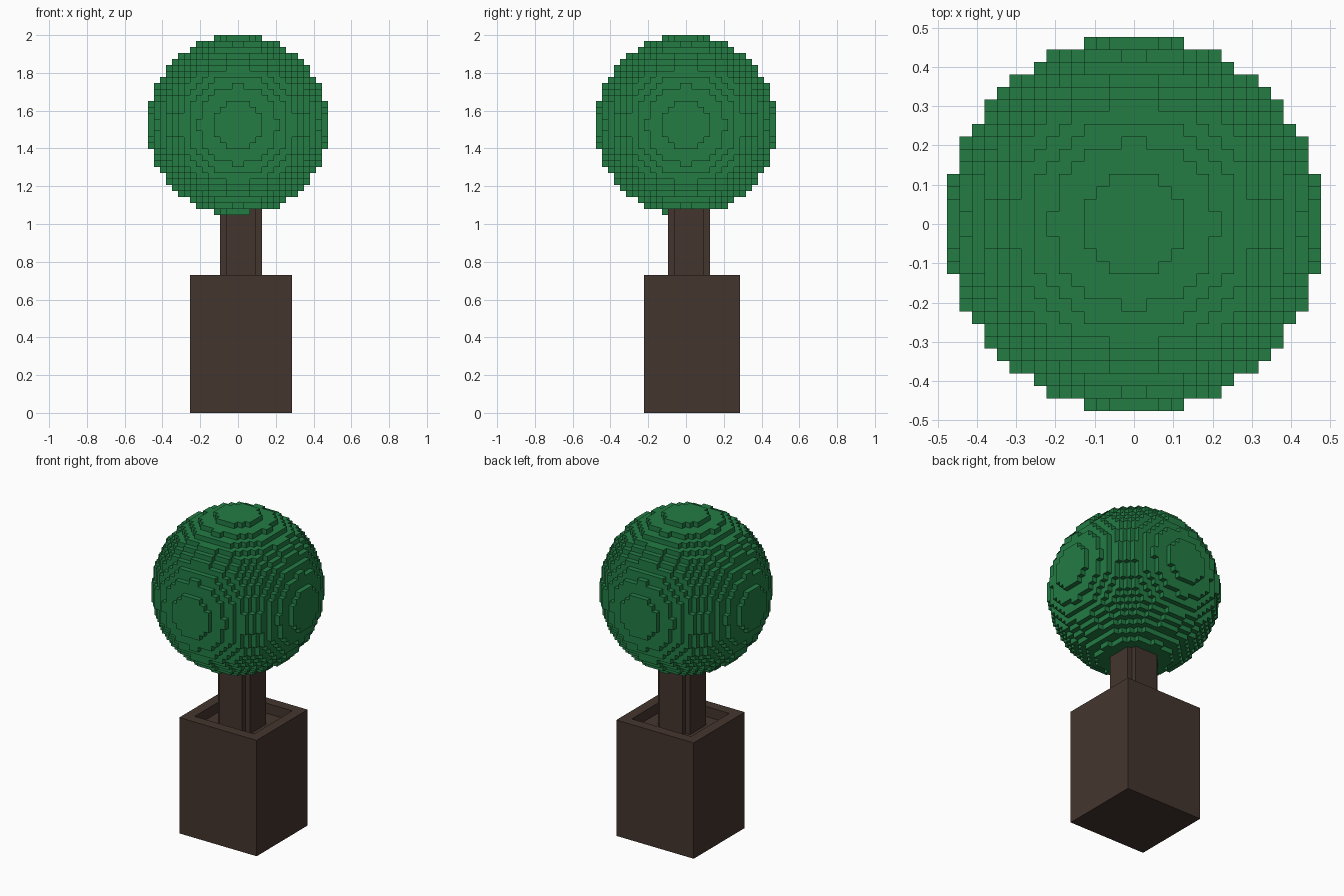
import bpy
import bmesh
import math
from mathutils import Vector

if "Cube" in bpy.data.objects:
    bpy.data.objects.remove(bpy.data.objects["Cube"], do_unlink=True)

U = 2 / 63          # one block
R = 15              # crown radius in blocks
CROWN_Z = 48        # crown centre height in blocks


def make_material(name, rgb):
    mat = bpy.data.materials.new(name)
    mat.use_nodes = True
    mat.diffuse_color = (*rgb, 1)
    bsdf = mat.node_tree.nodes["Principled BSDF"]
    bsdf.inputs["Base Color"].default_value = (*rgb, 1)
    bsdf.inputs["Roughness"].default_value = 0.9
    return mat


def finish(bm, name, mat):
    """Scale from blocks to units and link the part."""
    bmesh.ops.recalc_face_normals(bm, faces=bm.faces)
    bmesh.ops.scale(bm, vec=(U, U, U), verts=bm.verts)
    mesh = bpy.data.meshes.new(name)
    bm.to_mesh(mesh)
    bm.free()
    mesh.materials.append(mat)
    obj = bpy.data.objects.new(name, mesh)
    bpy.context.collection.objects.link(obj)
    return obj


def extrude_outline(points, z0, z1):
    """Closed prism from a flat outline; returns the mesh and its top face."""
    bm = bmesh.new()
    base = bm.faces.new([bm.verts.new((x, y, z0)) for x, y in points])
    geom = bmesh.ops.extrude_face_region(bm, geom=[base], use_keep_orig=True)["geom"]
    top = [g for g in geom if isinstance(g, bmesh.types.BMFace)][0]
    bmesh.ops.translate(bm, vec=(0, 0, z1 - z0), verts=top.verts)
    bmesh.ops.recalc_face_normals(bm, faces=bm.faces)
    return bm, top


green = make_material("leaf green", (0.0168, 0.2016, 0.0578))
brown = make_material("dark brown", (0.0578, 0.0356, 0.0273))

# Planter: a box with a sunken top inside a two-block rim
bm, top = extrude_outline([(-8, -7), (9, -7), (9, 9), (-8, 9)], 0, 23)
bmesh.ops.inset_region(bm, faces=[top], thickness=2, use_even_offset=True)
bmesh.ops.inset_region(bm, faces=[top], thickness=0, depth=-2)
finish(bm, "planter", brown)

# Trunk: square post with one-block notches at the corners
outline = [(-2, -3), (3, -3), (3, -2), (4, -2), (4, 3), (3, 3),
           (3, 4), (-2, 4), (-2, 3), (-3, 3), (-3, -2), (-2, -2)]
bm, top = extrude_outline(outline, 21, 36)
finish(bm, "trunk", brown)


# Crown: a ball of blocks, keeping only the exposed faces
def in_trunk(x, y):
    return -3 <= x < 4 and -3 <= y < 4 and not (x in (-3, 3) and y in (-3, 3))


def filled(x, y, z):
    if z == -R and in_trunk(x, y):
        return False
    return (x + 0.5) ** 2 + (y + 0.5) ** 2 + (z + 0.5) ** 2 < R * R


bm = bmesh.new()
span = range(-R, R)
for x in span:
    for y in span:
        for z in span:
            if not filled(x, y, z):
                continue
            centre = Vector((x + 0.5, y + 0.5, z + 0.5 + CROWN_Z))
            for axis in range(3):
                for sign in (-1, 1):
                    n = [0, 0, 0]
                    n[axis] = sign
                    if filled(x + n[0], y + n[1], z + n[2]):
                        continue
                    a, b = Vector((0, 0, 0)), Vector((0, 0, 0))
                    a[(axis + 1) % 3] = 0.5
                    b[(axis + 2) % 3] = 0.5 * sign
                    c = centre + Vector(n) * 0.5
                    bm.faces.new([bm.verts.new(c + p) for p in
                                  (-a - b, a - b, a + b, -a + b)])
bmesh.ops.remove_doubles(bm, verts=bm.verts, dist=0.01)
finish(bm, "crown", green)
